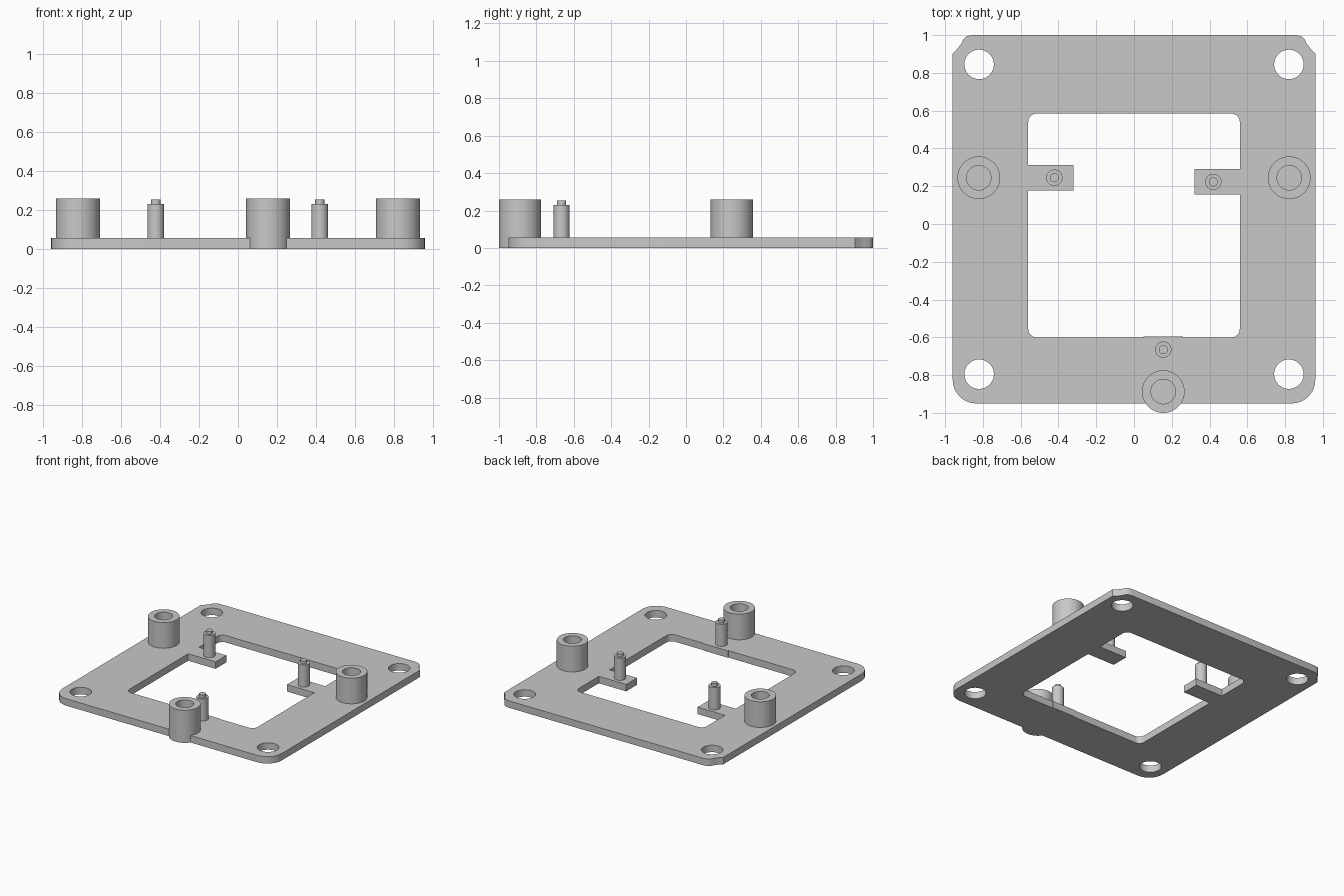
import bpy, bmesh
from math import sin, cos, tan, pi, radians
from mathutils import Vector

if "Cube" in bpy.data.objects:
    bpy.data.objects.remove(bpy.data.objects["Cube"])

PLATE_H = 0.055

grey = bpy.data.materials.new("grey plastic")
grey.use_nodes = True
colour = (0.58, 0.58, 0.58, 1)
grey.diffuse_color = colour
grey.node_tree.nodes["Principled BSDF"].inputs["Base Color"].default_value = colour


def finish(obj):
    mesh = obj.data
    bm = bmesh.new()
    bm.from_mesh(mesh)
    bmesh.ops.remove_doubles(bm, verts=bm.verts, dist=0.0002)
    bmesh.ops.recalc_face_normals(bm, faces=bm.faces)
    bm.to_mesh(mesh)
    bm.free()
    mesh.materials.clear()
    mesh.materials.append(grey)
    bpy.ops.object.select_all(action='DESELECT')
    obj.select_set(True)
    bpy.context.view_layer.objects.active = obj
    bpy.ops.object.shade_smooth_by_angle(angle=radians(30))


def circle(x, y, r, n=48):
    return [(x + r * cos(2 * pi * i / n), y + r * sin(2 * pi * i / n)) for i in range(n)]


def rounded(corners, steps=8):
    """Outline from (x, y, radius) corners, each rounded by a tangent arc."""
    pts = []
    for i, (x, y, r) in enumerate(corners):
        p = Vector((x, y))
        if r == 0:
            pts.append(p)
            continue
        a = (Vector(corners[i - 1][:2]) - p).normalized()
        b = (Vector(corners[(i + 1) % len(corners)][:2]) - p).normalized()
        half = a.angle(b) / 2
        centre = p + (a + b).normalized() * (r / sin(half))
        start = p + a * (r / tan(half)) - centre
        end = p + b * (r / tan(half)) - centre
        sweep = pi - 2 * half
        for k in range(steps + 1):
            t = sweep * k / steps
            pts.append(centre + (start * sin(sweep - t) + end * sin(t)) / sin(sweep))
    return pts


def plate(name, outlines):
    curve = bpy.data.curves.new(name, 'CURVE')
    curve.dimensions = '2D'
    curve.fill_mode = 'BOTH'
    curve.extrude = PLATE_H / 2
    for pts in outlines:
        spline = curve.splines.new('POLY')
        spline.points.add(len(pts) - 1)
        for point, (x, y) in zip(spline.points, pts):
            point.co = (x, y, 0, 1)
        spline.use_cyclic_u = True
    obj = bpy.data.objects.new(name, curve)
    bpy.context.collection.objects.link(obj)
    obj.location.z = PLATE_H / 2
    bpy.ops.object.select_all(action='DESELECT')
    obj.select_set(True)
    bpy.context.view_layer.objects.active = obj
    bpy.ops.object.convert(target='MESH')
    finish(bpy.context.view_layer.objects.active)


def lathe(name, x, y, profile, n=48):
    bm = bmesh.new()
    verts = [bm.verts.new((r, 0, z)) for r, z in profile]
    edges = [bm.edges.new(pair) for pair in zip(verts, verts[1:])]
    bmesh.ops.spin(bm, geom=verts + edges, axis=(0, 0, 1), cent=(0, 0, 0),
                   angle=2 * pi, steps=n, use_merge=True)
    mesh = bpy.data.meshes.new(name)
    bm.to_mesh(mesh)
    bm.free()
    obj = bpy.data.objects.new(name, mesh)
    obj.location = (x, y, 0)
    bpy.context.collection.objects.link(obj)
    finish(obj)


# Outer outline: rounded front corners, scooped back corners
scoop = [(0.96, 0.903), (0.937, 0.926), (0.915, 0.953), (0.902, 0.98), (0.885, 0.994), (0.857, 1.0)]
front = rounded([(-0.96, 1, 0), (-0.96, -0.95, 0.125), (0.96, -0.95, 0.125), (0.96, 1, 0)])[1:-1]
outer = front + scoop + [(-x, y) for x, y in reversed(scoop)]

# Window outline, with two side tabs and a shallow front ledge
window = rounded([
    (-0.56, -0.6, 0.045), (0.05, -0.6, 0), (0.05, -0.595, 0), (0.26, -0.595, 0), (0.26, -0.6, 0),
    (0.56, -0.6, 0.045), (0.56, 0.155, 0), (0.32, 0.155, 0), (0.32, 0.29, 0), (0.56, 0.29, 0),
    (0.56, 0.585, 0.045), (-0.56, 0.585, 0.045),
    (-0.56, 0.312, 0), (-0.32, 0.312, 0), (-0.32, 0.177, 0), (-0.56, 0.177, 0)])

holes = [circle(x, y, 0.078) for x in (-0.82, 0.82) for y in (-0.795, 0.845)]
plate("base_plate", [outer, window] + holes)

# Hollow bosses
boss = [(0, 0), (0.113, 0), (0.113, 0.258), (0.065, 0.258), (0.065, 0.057), (0, 0.057)]
for name, x, y in (("left_boss", 0.822, 0.245), ("right_boss", -0.822, 0.245), ("front_boss", 0.155, -0.887)):
    lathe(name, x, y, boss)

# Stepped locating pins
pin = [(0, 0.03), (0.043, 0.03), (0.043, 0.23), (0.024, 0.23), (0.024, 0.253), (0, 0.253)]
for name, x, y in (("left_pin", 0.42, 0.223), ("right_pin", -0.422, 0.245), ("front_pin", 0.155, -0.665)):
    lathe(name, x, y, pin, 32)
